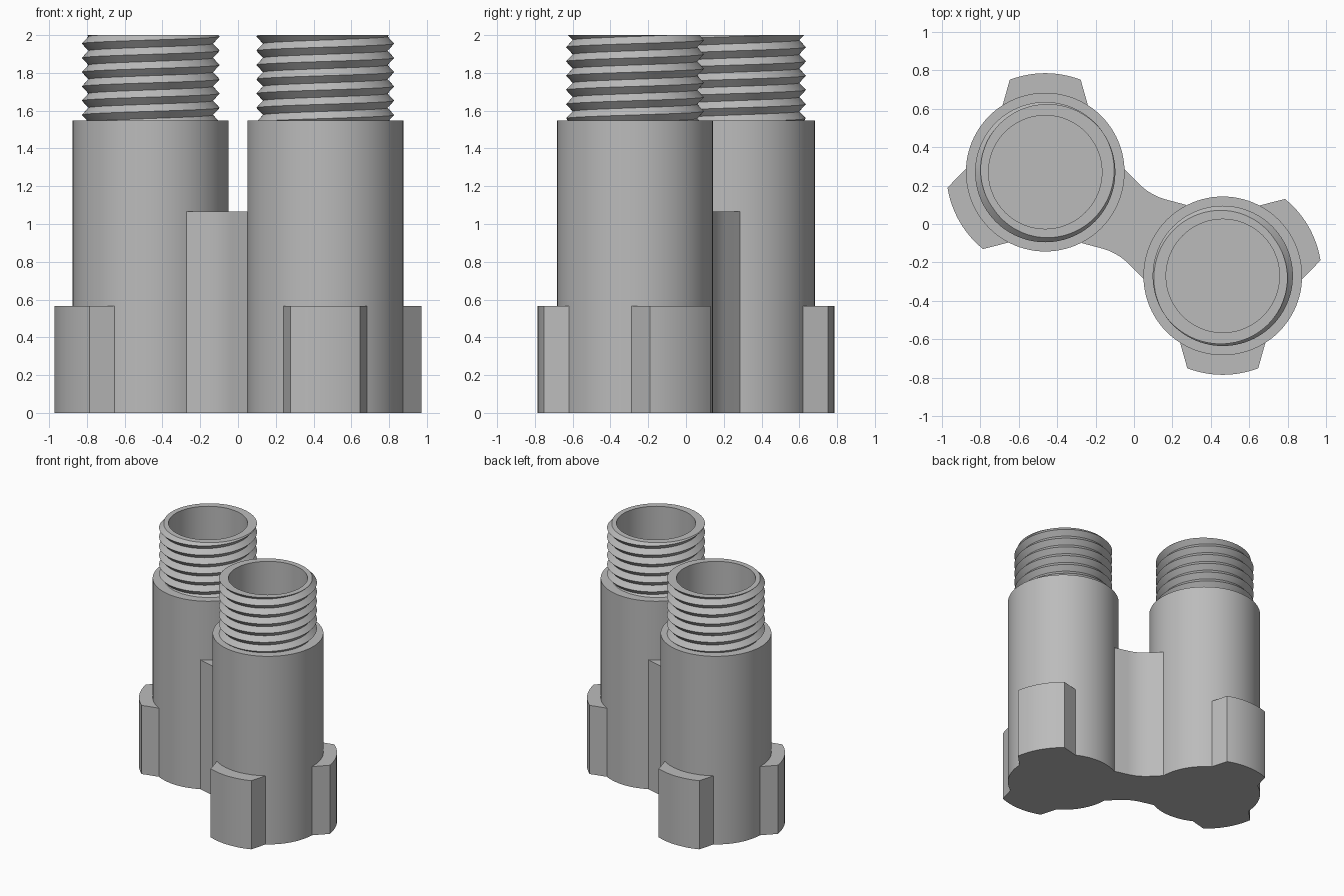
import bpy, bmesh, math

if "Cube" in bpy.data.objects:
    bpy.data.objects.remove(bpy.data.objects["Cube"])

CX, CY = 0.462, -0.27            # centre of one tube; the other is its half-turn copy
BODY_R, BORE_R, LUG_R = 0.413, 0.295, 0.515
SHOULDER_Z, TOP_Z, FLOOR_Z = 1.548, 2.0, 0.12
SEG = 96

grey = bpy.data.materials.new("plain_grey")
grey.diffuse_color = (0.5, 0.5, 0.5, 1)
grey.use_nodes = True
grey.node_tree.nodes["Principled BSDF"].inputs["Base Color"].default_value = grey.diffuse_color


def finish(bm, name, loc=(0, 0, 0), rot=0.0):
    bmesh.ops.remove_doubles(bm, verts=bm.verts, dist=1e-5)
    bmesh.ops.recalc_face_normals(bm, faces=bm.faces)
    mesh = bpy.data.meshes.new(name)
    bm.to_mesh(mesh)
    bm.free()
    mesh.materials.append(grey)
    ob = bpy.data.objects.new(name, mesh)
    bpy.context.collection.objects.link(ob)
    ob.location, ob.rotation_euler.z = loc, rot
    bpy.ops.object.select_all(action='DESELECT')
    ob.select_set(True)
    bpy.context.view_layer.objects.active = ob
    bpy.ops.object.shade_smooth_by_angle(angle=math.radians(25))
    return ob


def revolve(columns, name, loc, rot):
    """Skin a list of columns, each a list of (radius, z), around the z axis."""
    bm = bmesh.new()
    n = len(columns) - 1
    rings = [[bm.verts.new((r * math.cos(2 * math.pi * i / n),
                            r * math.sin(2 * math.pi * i / n), z)) for r, z in col]
             for i, col in enumerate(columns)]
    for a, b in zip(rings, rings[1:]):
        for j in range(len(a) - 1):
            bm.faces.new((a[j], b[j], b[j + 1], a[j + 1]))
    bmesh.ops.dissolve_degenerate(bm, dist=1e-6, edges=bm.edges)
    return finish(bm, name, loc, rot)


def prism(points, z0, z1, name, loc=(0, 0, 0), rot=0.0):
    bm = bmesh.new()
    face = bm.faces.new([bm.verts.new((x, y, z0)) for x, y in points])
    up = bmesh.ops.extrude_face_region(bm, geom=[face], use_keep_orig=True)["geom"]
    bmesh.ops.translate(bm, vec=(0, 0, z1 - z0),
                        verts=[v for v in up if isinstance(v, bmesh.types.BMVert)])
    return finish(bm, name, loc, rot)


# Screw thread: V profile following a helix, cut flat at both ends
PITCH, CREST, ROOT = 0.0755, 0.365, 0.33


def thread_radius(z, shift):
    t = ((z - shift) / PITCH) % 1.0
    return ROOT + (CREST - ROOT) * abs(2 * t - 1)


def thread_column(i):
    shift = 1.955 - 8 * PITCH + PITCH * i / SEG
    col = [(BORE_R, SHOULDER_Z)]
    for j in range(-4, 20):
        z = min(max(shift + j * PITCH / 2, SHOULDER_Z), TOP_Z)
        col.append((thread_radius(z, shift), z))
    return col + [(BORE_R, TOP_Z)]


# Tube body: closed bottom, shoulder, deep bore
body = [(0, 0), (BODY_R, 0), (BODY_R, SHOULDER_Z), (BORE_R, SHOULDER_Z)]
bore = [(BORE_R, TOP_Z), (BORE_R, FLOOR_Z), (0, FLOOR_Z)]

# Lug: tapered sides with a rounded outer face
half, base = math.radians(21), math.radians(32.5)
lug = [(LUG_R * math.cos(a), LUG_R * math.sin(a))
       for a in (half * (k / 6 - 1) for k in range(13))]
lug += [(BODY_R * math.cos(base), BODY_R * math.sin(base)), (0.33, 0.15),
        (0.33, -0.15), (BODY_R * math.cos(base), -BODY_R * math.sin(base))]

for side, turn in (("right", 0.0), ("left", math.pi)):
    s = 1 if turn == 0 else -1
    loc = (s * CX, s * CY, 0)
    revolve([body] * (SEG + 1), side + "_tube_body", loc, turn)
    revolve([bore] * (SEG + 1), side + "_tube_bore", loc, turn)
    revolve([thread_column(i) for i in range(SEG + 1)], side + "_thread", loc, turn)
    for label, angle in (("outer_lug", 30), ("end_lug", 270)):
        prism(lug, 0, 0.565, f"{side}_{label}", loc, turn + math.radians(angle))

# Web joining the tubes, with a softly curved waist
edge = [(-0.186, 0.222)]
for k in range(13):
    u = -0.08 + 0.16 * k / 12
    edge.append((u, 0.183 + 0.0104 * (u / 0.08) ** 2))
edge.append((0.186, 0.222))
web = edge + [(0.235, 0.1)] + [(0.235, -0.1)] + [(u, -v) for u, v in reversed(edge)] \
    + [(-0.235, -0.1), (-0.235, 0.1)]
prism(web, 0, 1.065, "joining_web", rot=math.radians(-30))
